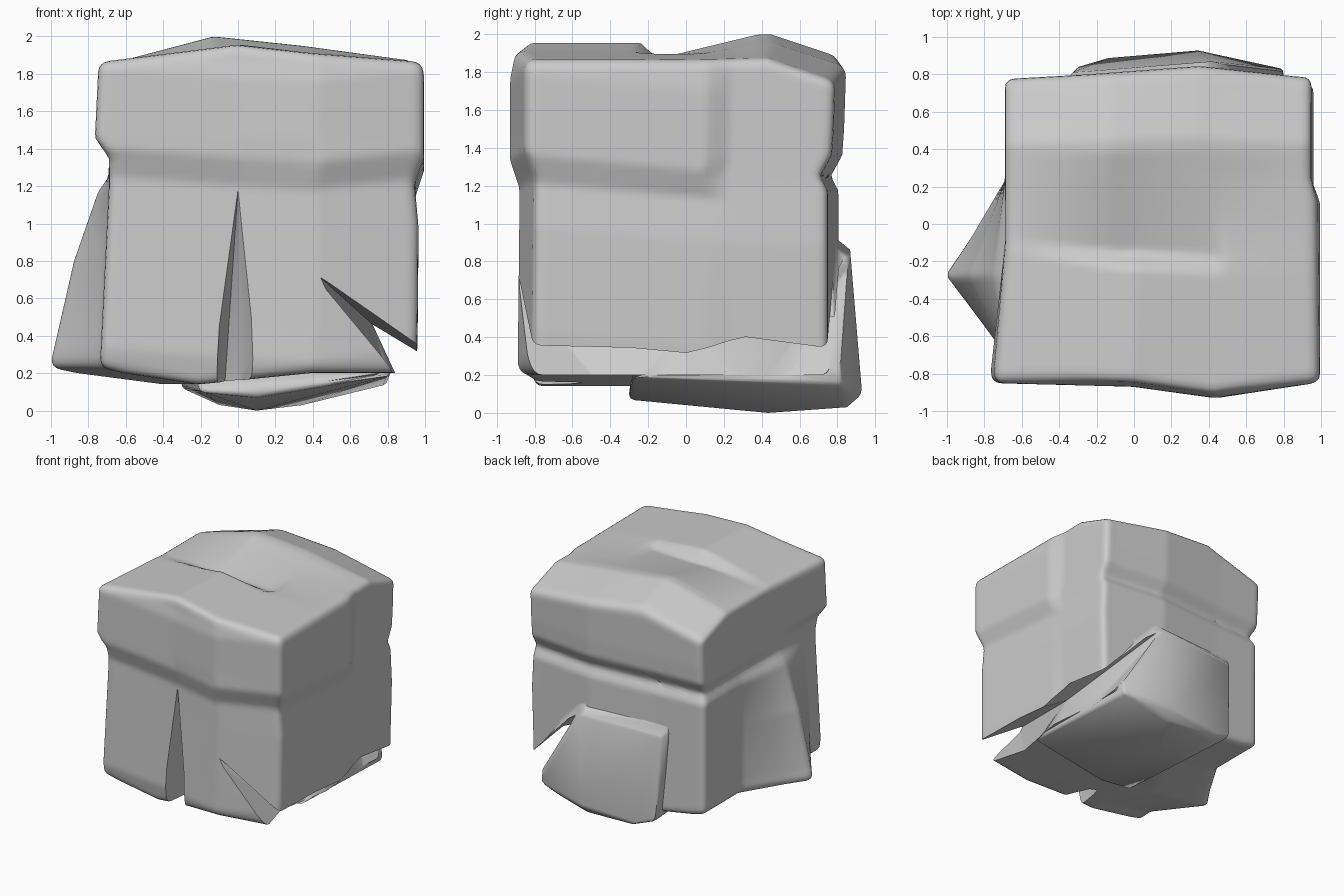
import bpy, bmesh
from mathutils import Vector

if "Cube" in bpy.data.objects:
    bpy.data.objects.remove(bpy.data.objects["Cube"])


def interp(t, table):
    if t <= table[0][0]:
        return table[0][1]
    for (a, va), (b, vb) in zip(table, table[1:]):
        if t <= b:
            return va + (vb - va) * (t - a) / (b - a)
    return table[-1][1]


def mix(a, b, t):
    return a + (b - a) * t


# Side profiles as functions of height
FRONT = [(.2, -.81), (.3, -.83), (1.22, -.82), (1.37, -.87), (1.8, -.87), (1.9, -.85)]
FRONT_SWELL = [(-.75, .02), (0, 0), (.42, -.06), (.95, .02)]
BACK = [(.2, .79), (.9, .79), (1.17, .79), (1.25, .75), (1.36, .81), (1.5, .82), (1.8, .83)]
BACK_SWELL = [(-.7, -.05), (-.27, -.03), (.35, .015), (.9, -.04)]
RIGHT_BAND = [(.2, .95), (.35, .96), (.9, .965), (1.13, .945), (1.28, .995), (1.7, .995), (1.87, .975)]
RIGHT_FLAT = [(.2, .94), (.9, .96), (1.2, .945), (1.87, .95)]
LEFT = [(.2, -.74), (1.2, -.69), (1.35, -.69), (1.46, -.765), (1.87, -.745)]
LEFT_BACK = [(.2, -.69), (1.17, -.69), (1.25, -.65), (1.34, -.69), (1.87, -.69)]
FLARE_Z = [(.24, 1), (.8, .6), (1.34, 0)]
FLARE_Y = [(-.7, 0), (-.3, 1), (.26, 0)]
# Top surface
TOP_FRONT = [(-.75, 1.86), (0, 1.955), (.4, 1.91), (.95, 1.865)]
TOP_BACK = [(-.7, 1.86), (-.15, 2.0), (.34, 1.95), (.95, 1.87)]
STEP = [(-.26, 0), (-.17, 1)]
STEP_RIGHT = [(-.27, 0), (.35, 1)]


def top_height(x, y):
    low = mix(1.86, interp(x, TOP_BACK), interp(y, [(-.15, .1), (.38, 1)]))
    back = low + interp(y, [(.45, 0), (.85, -.13)])
    ys = y - interp(x, [(-.7, .1), (-.1, 0)])
    step = mix(interp(ys, STEP), interp(y, STEP_RIGHT), interp(x, [(.41, 0), (.48, 1)]))
    return mix(interp(x, TOP_FRONT), back, step)


def shape(p):
    x, y = .12 + .85 * p.x, -.03 + .85 * p.y
    bottom = .2 + interp(x, [(-.73, .03), (-.6, 0), (-.2, -.06), (.4, 0)])
    z = mix(bottom, top_height(x, y), (p.z + 1) / 2)
    shift = interp(x, [(-.7, -.03), (0, .02), (.4, .04), (.95, -.02)])
    front = interp(z + shift, FRONT) + interp(x, FRONT_SWELL)
    back = interp(z, BACK) + interp(x, BACK_SWELL)
    ny = mix(front, back, (p.y + 1) / 2)
    right = mix(interp(z + .08 * (y + .85) - .08, RIGHT_BAND), interp(z, RIGHT_FLAT), interp(y, [(.12, 0), (.25, 1)]))
    left = mix(interp(z, LEFT), interp(z, LEFT_BACK), interp(y, [(-.8, 0), (-.1, 1)]))
    left -= .31 * interp(z, FLARE_Z) * interp(y, FLARE_Y)
    return Vector((mix(left, right, (p.x + 1) / 2), ny, z))


def link(bm, name):
    me = bpy.data.meshes.new(name)
    bm.to_mesh(me)
    bm.free()
    ob = bpy.data.objects.new(name, me)
    bpy.context.collection.objects.link(ob)
    return ob


def hull(name, pts):
    bm = bmesh.new()
    for p in pts:
        bm.verts.new(p)
    res = bmesh.ops.convex_hull(bm, input=bm.verts)
    junk = {g for g in res["geom_interior"] + res["geom_unused"] if isinstance(g, bmesh.types.BMVert)}
    bmesh.ops.delete(bm, geom=list(junk), context='VERTS')
    bmesh.ops.recalc_face_normals(bm, faces=bm.faces)
    return link(bm, name)


def apply(ob):
    dg = bpy.context.evaluated_depsgraph_get()
    me = bpy.data.meshes.new_from_object(ob.evaluated_get(dg))
    ob.modifiers.clear()
    ob.data = me


def boolean(ob, tool, op):
    m = ob.modifiers.new(op, 'BOOLEAN')
    m.operation, m.object, m.solver = op, tool, 'EXACT'
    apply(ob)
    bpy.data.objects.remove(tool)


# Main block: rounded cube grid bent to the worn stone shape
bm = bmesh.new()
bmesh.ops.create_cube(bm, size=2)
bmesh.ops.subdivide_edges(bm, edges=bm.edges, cuts=59, use_grid_fill=True)
R = .06
for v in bm.verts:
    core = Vector([max(-1 + R, min(1 - R, c)) for c in v.co])
    d = v.co - core
    if d.length > 1e-6:
        d = d.normalized() * R
    v.co = shape(core + d)
block = link(bm, "stone_block")

# Swollen slab along the lower back and underside
slab = hull("lower_slab", [
    (-.38, .74, .92), (.45, .76, .95), (-.33, .81, .84), (.4, .87, .86),
    (-.3, .84, .12), (-.13, .89, .06), (.34, .93, .1), (.8, .83, .14),
    (.8, .78, .5), (.1, .43, .0), (-.1, .8, .03), (.35, .85, .03),
    (-.2, -.3, .1), (.1, -.3, .07), (.5, -.3, .15), (.82, -.3, .19), (-.3, .3, .3)])
bev = slab.modifiers.new("soften", 'BEVEL')
bev.width, bev.segments = .025, 2
apply(slab)
boolean(block, slab, 'UNION')

# Cleft in the lower front
boolean(block, hull("front_cleft", [
    (0, -.82, 1.18), (0, -1, 1.26), (.07, -1, .97), (-.07, -1, .97),
    (.12, -1, .7), (-.11, -1, .7), (.14, -1, 0), (-.15, -1, 0), (-.08, -.5, .0), (0, -.6, .2)]), 'DIFFERENCE')

# Split running along the lower right edge, shallower in the middle
mid = [(.72, 0, .46), (1.2, 0, .17), (1.1, 0, -.36)]
for end in ([(.42, -.95, .73), (1.2, -.95, .19), (1.1, -.95, -.06)],
            [(.43, .95, .87), (1.2, .95, .04), (1.1, .95, -.22)]):
    boolean(block, hull("edge_split", mid + end), 'DIFFERENCE')

bpy.context.view_layer.objects.active = block
block.select_set(True)
bpy.ops.object.shade_smooth_by_angle(angle=.9)
